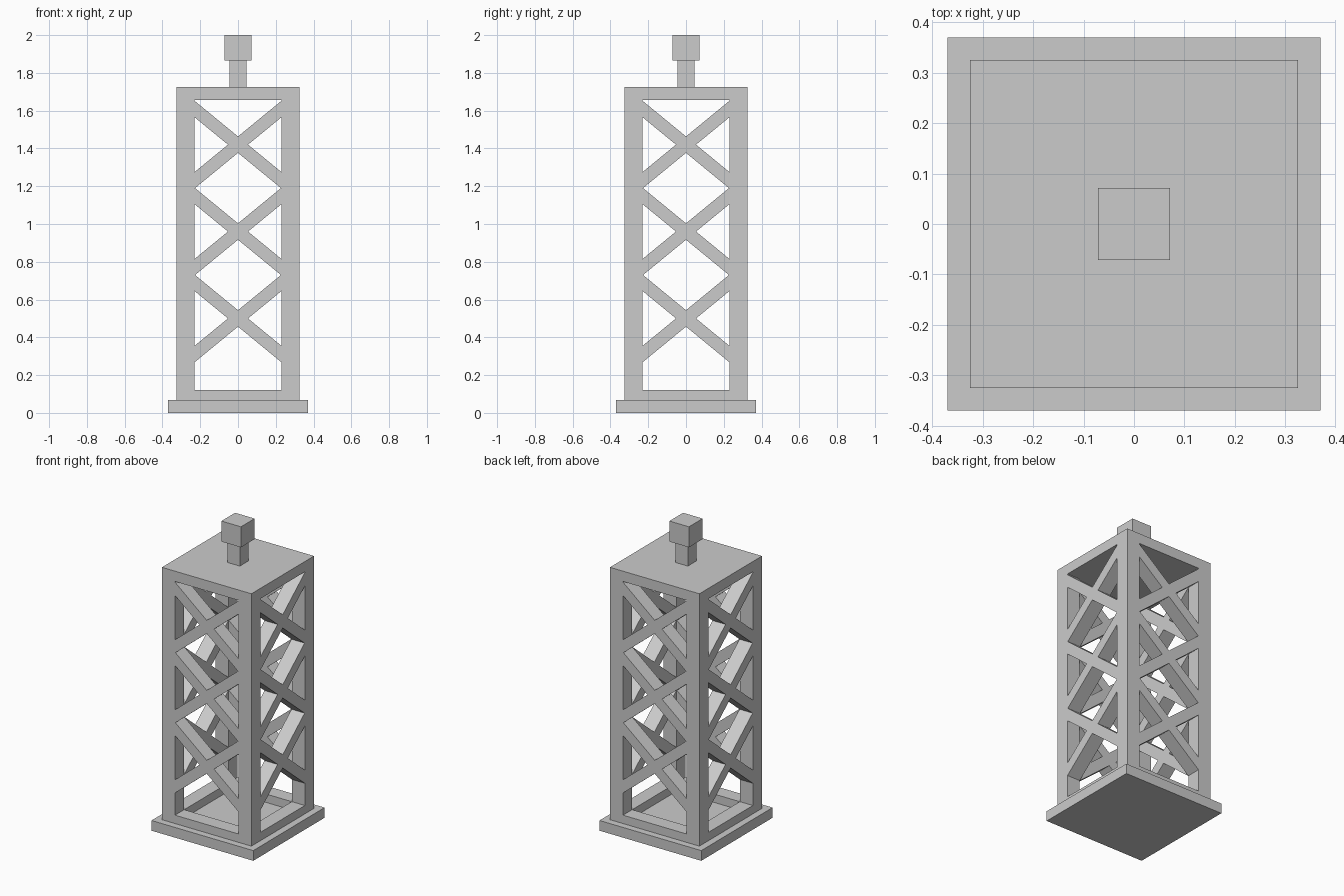
import bpy
import bmesh
from math import pi
from mathutils import Matrix

if "Cube" in bpy.data.objects:
    bpy.data.objects.remove(bpy.data.objects["Cube"], do_unlink=True)

# Single grey material
grey = bpy.data.materials.new("plain_grey")
grey.use_nodes = True
grey.diffuse_color = (0.6, 0.6, 0.6, 1)
grey.node_tree.nodes["Principled BSDF"].inputs["Base Color"].default_value = (0.6, 0.6, 0.6, 1)

OUTER, INNER = 0.325, 0.23      # outer and inner faces of the posts
BASE_TOP, RAIL_TOP = 0.067, 0.122
SLAB_BOTTOM, SLAB_TOP = 1.657, 1.725
BAY, SLOPE, BRACE = 0.46, 0.82, 0.087


def finish(name, bm):
    bmesh.ops.recalc_face_normals(bm, faces=bm.faces[:])
    mesh = bpy.data.meshes.new(name)
    bm.to_mesh(mesh)
    bm.free()
    mesh.materials.append(grey)
    obj = bpy.data.objects.new(name, mesh)
    bpy.context.collection.objects.link(obj)
    return obj


def prism(bm, outline, y0, y1):
    """Extrude an outline in the x-z plane from y0 to y1."""
    face = bm.faces.new([bm.verts.new((x, y0, z)) for x, z in outline])
    geom = bmesh.ops.extrude_face_region(bm, geom=[face])["geom"]
    verts = [v for v in geom if isinstance(v, bmesh.types.BMVert)]
    bmesh.ops.translate(bm, verts=verts, vec=(0, y1 - y0, 0))


def block(name, x0, x1, y0, y1, z0, z1):
    bm = bmesh.new()
    prism(bm, [(x0, z0), (x1, z0), (x1, z1), (x0, z1)], y0, y1)
    return finish(name, bm)


def square_block(name, half, z0, z1):
    return block(name, -half, half, -half, half, z0, z1)


# Base, roof slab and finial
square_block("base_plate", 0.37, 0, BASE_TOP)
square_block("top_slab", OUTER, SLAB_BOTTOM, SLAB_TOP)
square_block("finial_neck", 0.045, SLAB_TOP, 1.865)
square_block("finial_cap", 0.071, 1.865, 2)

# Four sides, each with one corner post, a bottom rail and crossed braces
for i, side in enumerate(("front", "left", "back", "right")):
    turn = Matrix.Rotation(i * pi / 2, 4, "Z")
    post = block(side + "_post", INNER, OUTER, -OUTER, -INNER, BASE_TOP, SLAB_BOTTOM)
    rail = block(side + "_bottom_rail", -INNER, INNER, -OUTER, -INNER, BASE_TOP, RAIL_TOP)

    bm = bmesh.new()
    for bay in range(3):
        middle = 0.5 + bay * BAY
        for sign in (-1, 1):
            rise = sign * SLOPE * INNER
            low, high = middle - BRACE / 2, middle + BRACE / 2
            prism(bm, [(-INNER, low - rise), (INNER, low + rise),
                       (INNER, high + rise), (-INNER, high - rise)], -OUTER, -INNER)
    braces = finish(side + "_cross_braces", bm)

    for obj in (post, rail, braces):
        obj.data.transform(turn)
